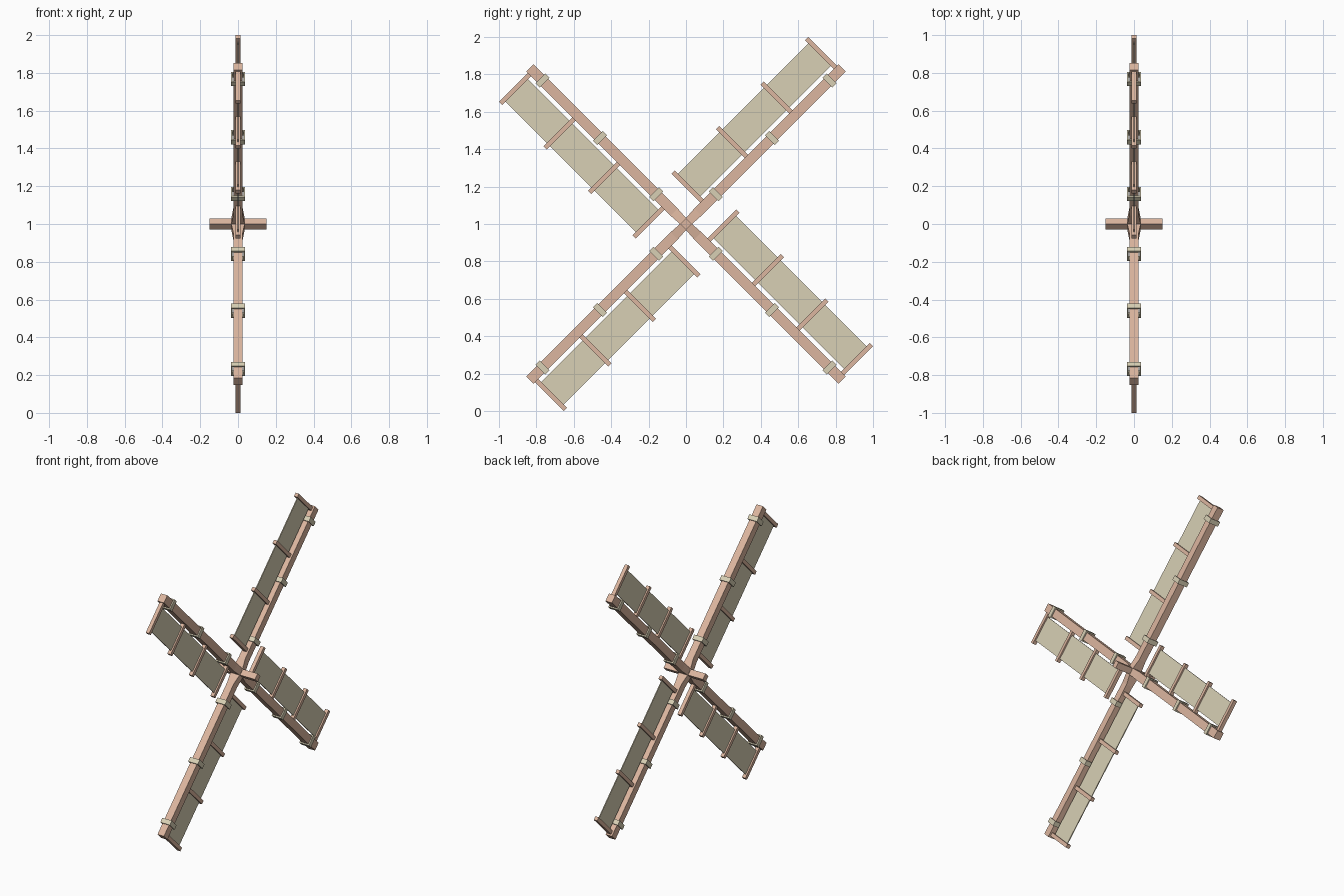
import bpy, bmesh, math
from mathutils import Matrix

if "Cube" in bpy.data.objects:
    bpy.data.objects.remove(bpy.data.objects["Cube"])

def mat(name, c):
    m = bpy.data.materials.new(name)
    m.diffuse_color = (*c, 1)
    m.use_nodes = True
    m.node_tree.nodes["Principled BSDF"].inputs["Base Color"].default_value = m.diffuse_color
    return m

WOOD = mat("wood", (0.72, 0.47, 0.35))
CLOTH = mat("cloth", (0.69, 0.63, 0.46))
CENTRE = Matrix.Translation((0, 0, 1))

def finish(name, bm, material, angle):
    # local axes: x = axle, y = along the arm, z = across the arm
    bmesh.ops.recalc_face_normals(bm, faces=bm.faces)
    bm.transform(CENTRE @ Matrix.Rotation(math.radians(angle), 4, 'X'))
    me = bpy.data.meshes.new(name)
    bm.to_mesh(me)
    bm.free()
    me.materials.append(material)
    ob = bpy.data.objects.new(name, me)
    bpy.context.collection.objects.link(ob)

def add_box(bm, x, y, z):
    r = bmesh.ops.create_cube(bm, size=1)
    for v in r['verts']:
        v.co.x = x[0] if v.co.x < 0 else x[1]
        v.co.y = y[0] if v.co.y < 0 else y[1]
        v.co.z = z[0] if v.co.z < 0 else z[1]
    return r['verts']

def box(name, x, y, z, material, angle):
    bm = bmesh.new()
    add_box(bm, x, y, z)
    finish(name, bm, material, angle)

def ring(name, u, material, angle, out=0.037, inn=0.029, half=0.016):
    # square strap looped around the spar
    bm = bmesh.new()
    corners = [(-1, -1), (1, -1), (1, 1), (-1, 1)]
    loops = [[bm.verts.new((a * r, u + s * half, b * r)) for a, b in corners]
             for r, s in ((out, -1), (out, 1), (inn, 1), (inn, -1))]
    for k in range(4):
        p, q = loops[k], loops[(k + 1) % 4]
        for i in range(4):
            j = (i + 1) % 4
            bm.faces.new((p[i], p[j], q[j], q[i]))
    finish(name, bm, material, angle)

# axle: square bar turned on its corner
box("axle", (-0.152, 0.152), (-0.021, 0.021), (-0.021, 0.021), WOOD, 45)

for n in range(4):
    a = 45 + 90 * n
    # spar
    box(f"spar_{n}", (-0.025, 0.025), (0.09, 1.18), (-0.027, 0.027), WOOD, a)
    # root of the spar, thickening along the axle towards the hub
    bm = bmesh.new()
    for v in add_box(bm, (-0.025, 0.025), (0, 0.09), (-0.027, 0.027)):
        if v.co.y < 0.01:
            v.co.x *= 1.55
            v.co.z *= 0.8
    finish(f"spar_root_{n}", bm, WOOD, a)
    # straps
    for k, u in enumerate((0.225, 0.65, 1.085)):
        ring(f"strap_{n}_{k}", u, CLOTH, a)
    # sail cloth and battens
    box(f"sail_{n}", (-0.003, 0.003), (0.15, 1.157), (0.05, 0.22), CLOTH, a)
    for k in range(4):
        u = 0.148 + 0.3363 * k
        box(f"batten_{n}_{k}", (-0.013, 0.013), (u - 0.0125, u + 0.0125),
            (0.02, 0.244), WOOD, a)
